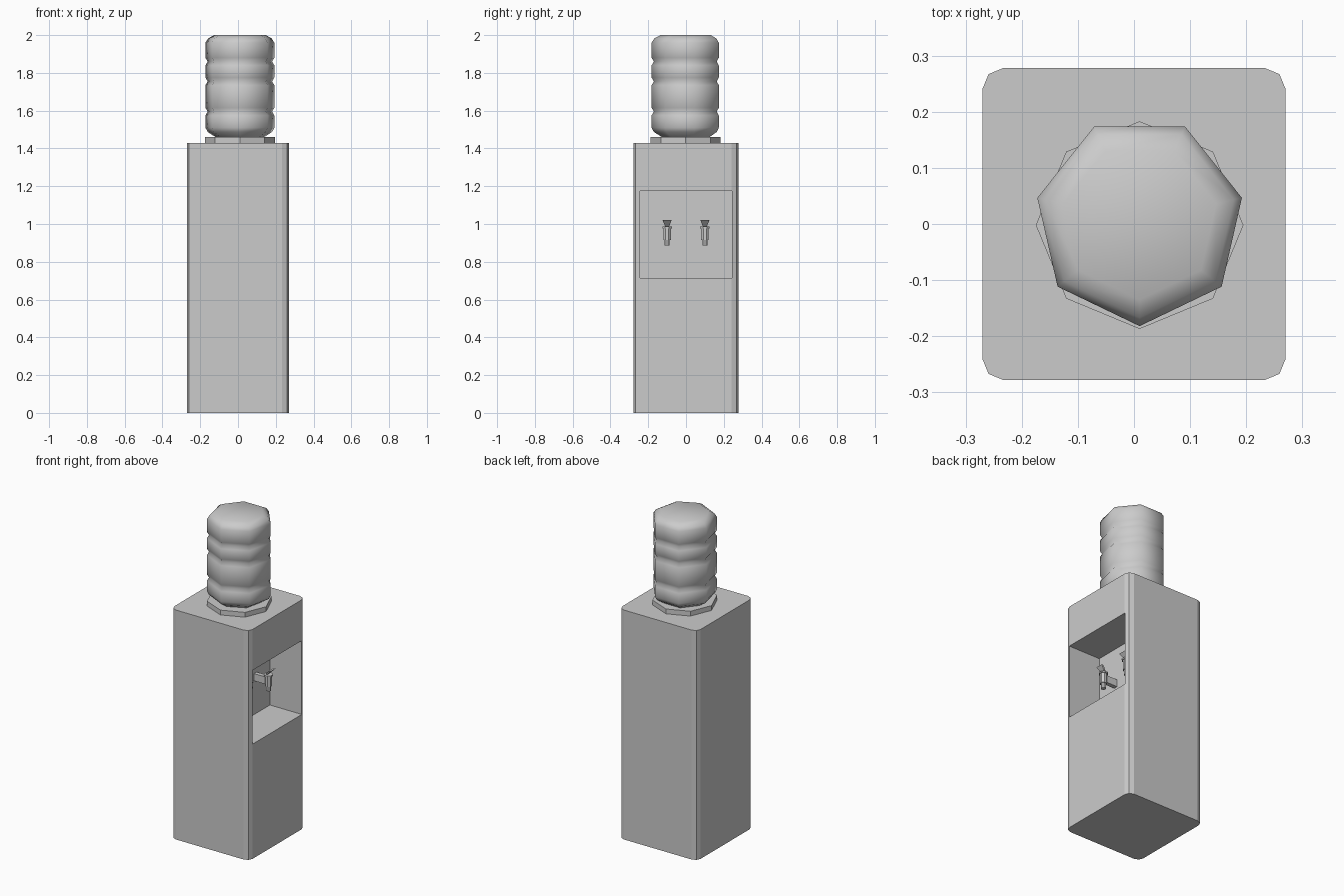
import bpy, bmesh, math
from mathutils import Vector

if "Cube" in bpy.data.objects:
    bpy.data.objects.remove(bpy.data.objects["Cube"])


def finish(name, bm, smooth=False):
    bmesh.ops.recalc_face_normals(bm, faces=bm.faces)
    me = bpy.data.meshes.new(name)
    bm.to_mesh(me)
    bm.free()
    for p in me.polygons:
        p.use_smooth = smooth
    ob = bpy.data.objects.new(name, me)
    bpy.context.collection.objects.link(ob)
    return ob


def box(name, lo, hi, bevel=0.0):
    bm = bmesh.new()
    bmesh.ops.create_cube(bm, size=1)
    for v in bm.verts:
        v.co = Vector([lo[i] + (v.co[i] + 0.5) * (hi[i] - lo[i]) for i in range(3)])
    if bevel:
        upright = [e for e in bm.edges if abs(e.verts[0].co.z - e.verts[1].co.z) > 0.1]
        bmesh.ops.bevel(bm, geom=upright, offset=bevel, segments=2, profile=0.5, affect='EDGES')
    return finish(name, bm)


def loft(name, rings, smooth=False):
    """Skin a list of equal-length point rings and cap both ends."""
    bm = bmesh.new()
    loops = [[bm.verts.new(p) for p in r] for r in rings]
    n = len(loops[0])
    for a, b in zip(loops, loops[1:]):
        for i in range(n):
            j = (i + 1) % n
            bm.faces.new((a[i], a[j], b[j], b[i]))
    bm.faces.new(loops[0][::-1])
    bm.faces.new(loops[-1])
    return finish(name, bm, smooth)


def ring(n, r, z, cx, cy, start=-90):
    return [(cx + r * math.cos(math.radians(start) + math.tau * i / n),
             cy + r * math.sin(math.radians(start) + math.tau * i / n), z) for i in range(n)]


def lathe(name, profile, n, cx, cy, smooth=False, start=-90):
    return loft(name, [ring(n, r, z, cx, cy, start) for r, z in profile], smooth)


# cabinet with the dispensing recess cut into the right side
cabinet = box("cabinet", (-0.27, -0.278, 0), (0.27, 0.278, 1.43), 0.037)
cutter = box("recess_cutter", (0.05, -0.243, 0.715), (0.4, 0.243, 1.175))
mod = cabinet.modifiers.new("recess", 'BOOLEAN')
mod.object = cutter
mod.operation = 'DIFFERENCE'
mod.solver = 'EXACT'
bpy.context.view_layer.objects.active = cabinet
bpy.ops.object.modifier_apply(modifier=mod.name)
bpy.data.objects.remove(cutter)

# octagonal collar under the bottle
lathe("bottle_collar", [(0.185, 1.43), (0.185, 1.46)], 8, 0.01, -0.002)

# seven-sided ribbed bottle
R = 0.187
profile = [(0.125, 1.45), (0.135, 1.462), (0.175, 1.487), (R, 1.51)]
for g in (1.595, 1.755, 1.86):
    profile += [(R, g - 0.02), (R - 0.012, g), (R, g + 0.02)]
profile += [(R, 1.96), (0.172, 1.983), (0.14, 2.0)]
lathe("bottle", profile, 7, 0.01, 0.005, smooth=True)

# two taps on the back wall of the recess
for side, y in (("left", -0.1), ("right", 0.1)):
    x = 0.14
    box(side + "_tap_arm", (0.045, y - 0.013, 0.925), (x, y + 0.013, 0.97))
    lathe(side + "_tap_spout",
          [(0.015, 0.885), (0.015, 0.915), (0.021, 0.915), (0.021, 0.977),
           (0.027, 0.977), (0.027, 0.986)], 8, x, y, start=-67.5)
    # flared lever, leaning outwards
    loft(side + "_tap_lever", [
        [(x + dx, y - w, z), (x + dx + 0.012, y - w, z),
         (x + dx + 0.012, y + w, z), (x + dx, y + w, z)]
        for dx, w, z in ((-0.015, 0.009, 0.984), (0.02, 0.024, 1.02))])
